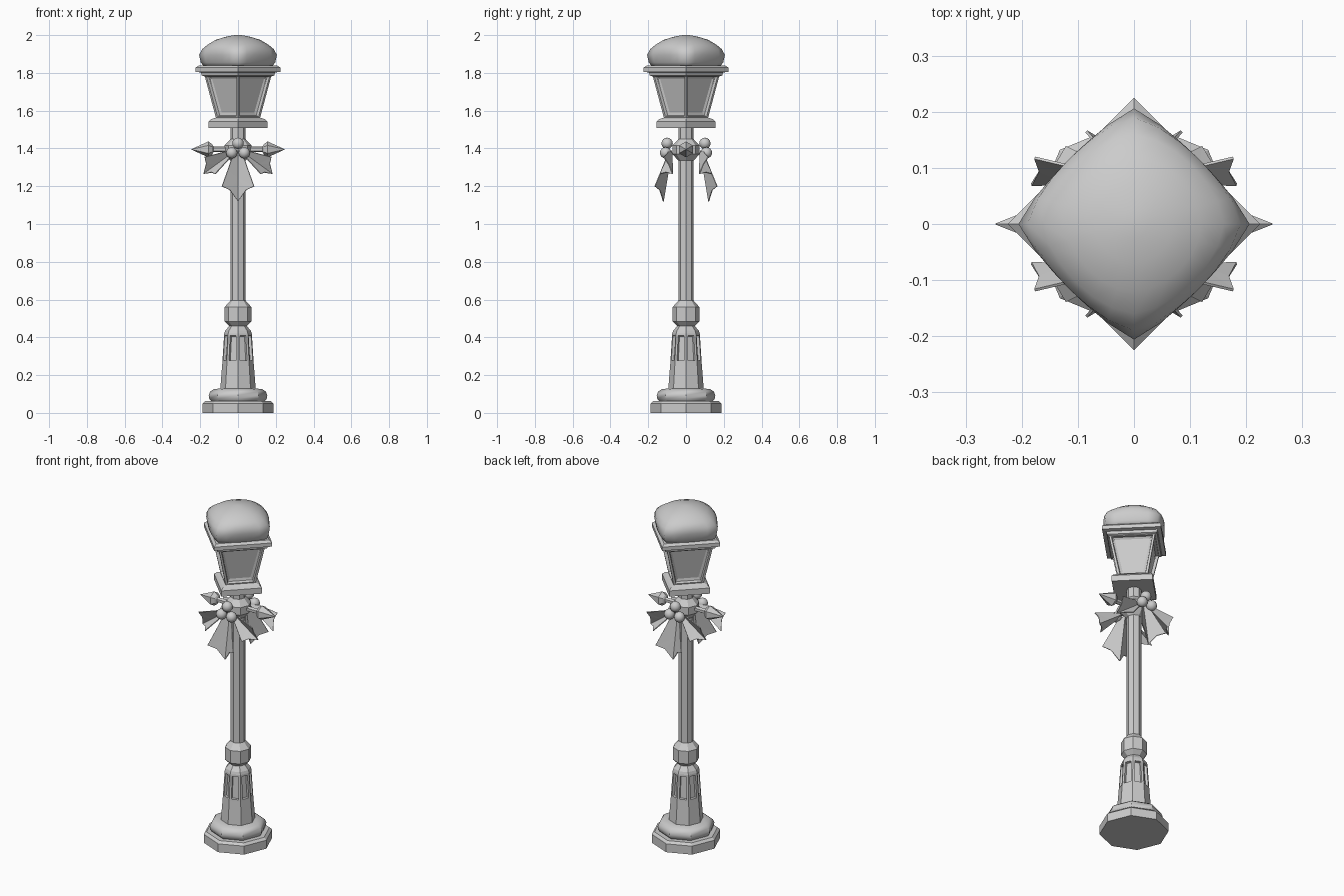
import bpy, bmesh, math
from mathutils import Vector, Matrix

if "Cube" in bpy.data.objects:
    bpy.data.objects.remove(bpy.data.objects["Cube"])


def finish(name, bm, smooth=None):
    bmesh.ops.recalc_face_normals(bm, faces=bm.faces[:])
    me = bpy.data.meshes.new(name)
    bm.to_mesh(me)
    bm.free()
    ob = bpy.data.objects.new(name, me)
    bpy.context.collection.objects.link(ob)
    if smooth:
        bpy.ops.object.select_all(action='DESELECT')
        ob.select_set(True)
        bpy.context.view_layer.objects.active = ob
        bpy.ops.object.shade_smooth_by_angle(angle=math.radians(smooth))
    return ob


def lathe(profile, n, shape=None):
    """Closed n-sided solid from (radius, z) pairs; corners lie on the axes."""
    bm = bmesh.new()
    rings = []
    for r, z in profile:
        ring = []
        for i in range(n):
            a = 2 * math.pi * i / n
            k = r * (shape(a, z) if shape else 1)
            ring.append(bm.verts.new((k * math.cos(a), k * math.sin(a), z)))
        rings.append(ring)
    for lo, hi in zip(rings, rings[1:]):
        for i in range(n):
            j = (i + 1) % n
            bm.faces.new((lo[i], lo[j], hi[j], hi[i]))
    bm.faces.new(rings[0][::-1])
    bm.faces.new(rings[-1])
    bm.normal_update()
    return bm


# Octagonal foot, rounded moulding, collar, pole and bracket ring
finish("foot", lathe([(.187, 0), (.187, .05), (.172, .063)], 8))
finish("foot_moulding", lathe([(.14, .06), (.152, .075), (.155, .093), (.148, .112),
                               (.13, .125), (.09, .13)], 8), 40)
finish("collar", lathe([(.04, .455), (.071, .485), (.071, .56), (.04, .595)], 8))
finish("pole", lathe([(.04, .42), (.04, 1.52)], 8))
finish("bracket_ring", lathe([(.04, 1.335), (.072, 1.37), (.072, 1.415), (.04, 1.45)], 8))

# Tapered shaft with a recessed flute on every side
bm = lathe([(.094, .125), (.083, .265), (.073, .42), (.068, .435), (.038, .47)], 8)
flutes = [f for f in bm.faces if len(f.verts) == 4 and .3 < f.calc_center_median().z < .38]
bmesh.ops.inset_individual(bm, faces=flutes, thickness=.016)
bmesh.ops.inset_individual(bm, faces=flutes, thickness=.003, depth=-.014)
finish("fluted_shaft", bm)

# Four-sided lantern: floor, glazed body, roof plate
finish("lantern_floor", lathe([(.157, 1.508), (.157, 1.542), (.14, 1.556), (.11, 1.565)], 4))
bm = lathe([(.115, 1.555), (.178, 1.79)], 4)
panes = [f for f in bm.faces if abs(f.normal.z) < .8]
bmesh.ops.inset_individual(bm, faces=panes, thickness=.018)
bmesh.ops.inset_individual(bm, faces=panes, thickness=.004, depth=-.016)
bmesh.ops.inset_individual(bm, faces=panes, thickness=.018, depth=-.006)
finish("lantern_body", bm)
finish("roof_plate", lathe([(.18, 1.782), (.192, 1.786), (.196, 1.802), (.225, 1.806),
                            (.225, 1.828), (.205, 1.84)], 4))


# Snow cap: rounded diamond that turns circular towards the top
def snow_shape(a, z):
    p = 1.2 + .8 * max(0, (z - 1.9) / .1)
    return (abs(math.cos(a)) ** p + abs(math.sin(a)) ** p) ** (-1 / p)


finish("snow_cap", lathe([(.178, 1.832), (.197, 1.855), (.206, 1.895), (.19, 1.925),
                          (.16, 1.95), (.12, 1.974), (.07, 1.99), (.025, 1.999),
                          (.003, 2.0)], 24, snow_shape), 60)

# Side arms with pointed ends
for side, s in (("left", -1), ("right", 1)):
    bm = lathe([(.015, 0), (.015, .13), (.028, .137), (.042, .157), (.001, .247)], 6)
    bm.transform(Matrix.Translation((0, 0, 1.395)) @ Matrix.Rotation(s * math.pi / 2, 4, 'Y'))
    finish(side + "_arm", bm)


# Holly: folded pointed leaf given its stem, two side points and tip
def leaf(name, stem, a, b, tip, sy):
    stem, a, b, tip = (Vector(v) for v in (stem, a, b, tip))
    mid = stem.lerp(tip, .55)
    bm = bmesh.new()
    v = lambda p: bm.verts.new((p.x, p.y * sy, p.z))
    s, m, t = v(stem), v(mid), v(tip)
    for spike in (a, b):
        shoulder = v(stem + (spike - mid) * .42 + (tip - stem) * .12)
        waist = v(stem.lerp(spike, .5) + (spike - mid) * .12)
        point = v(spike)
        notch = v(spike.lerp(tip, .4).lerp(mid, .16))
        for f in ((s, shoulder, waist), (s, waist, m), (m, waist, point),
                  (m, point, notch), (m, notch, t)):
            bm.faces.new(f)
    ob = finish(name, bm)
    mod = ob.modifiers.new("thickness", 'SOLIDIFY')
    mod.thickness = .005
    mod.offset = 0


for where, sy in (("front", 1), ("back", -1)):
    leaf(where + "_centre_leaf", (0, -.075, 1.39), (-.085, -.165, 1.2),
         (.085, -.165, 1.2), (0, -.12, 1.12), sy)
    for side, sx in (("left", -1), ("right", 1)):
        leaf(f"{where}_{side}_leaf", (sx * .025, -.075, 1.38), (sx * .177, -.118, 1.355),
             (sx * .12, -.138, 1.265), (sx * .183, -.07, 1.265), sy)
    # Three berries in a cluster
    for i, (x, y, z) in enumerate(((0, -.1, 1.427), (-.033, -.108, 1.377), (.033, -.108, 1.377))):
        bm = bmesh.new()
        bmesh.ops.create_uvsphere(bm, u_segments=12, v_segments=8, radius=.03,
                                  matrix=Matrix.Translation((x, y * sy, z)))
        finish(f"{where}_berry_{i + 1}", bm, 60)
